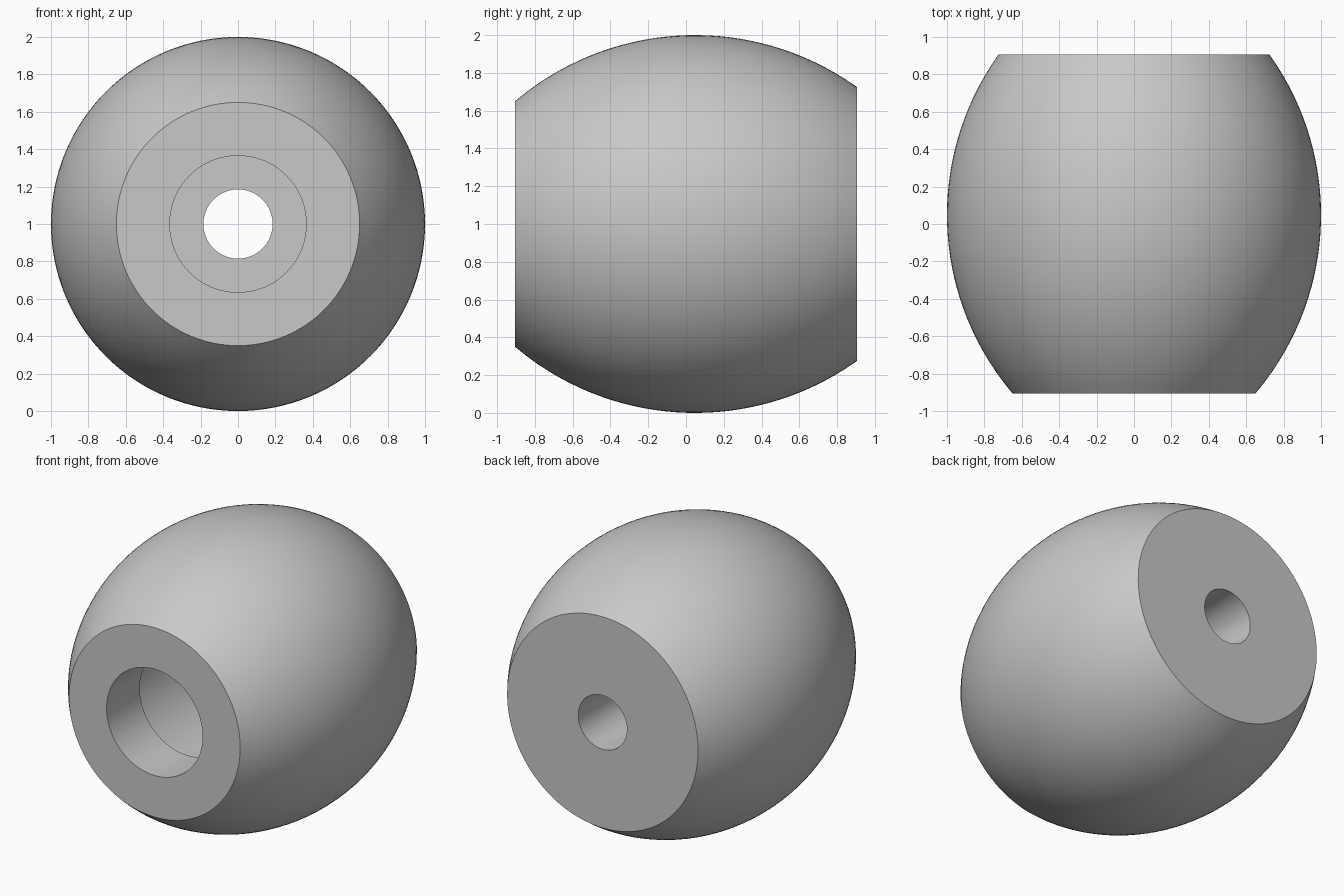
import bpy, bmesh, math
from mathutils import Vector, Matrix

cube = bpy.data.objects.get("Cube")
if cube:
    bpy.data.objects.remove(cube, do_unlink=True)

# Main dimensions
HALF = 0.905            # half length along y
BULGE_Y = 0.048         # where the barrel is widest
ARC = 1.473             # radius of the barrel's side curve
BORE, CAVITY, HOLE = 0.365, 0.55, 0.185
LIP_END, CAVITY_END = -0.545, 0.455
STEPS, RINGS = 128, 32


def grey_material():
    mat = bpy.data.materials.new("light grey")
    mat.use_nodes = True
    colour = (0.58, 0.58, 0.58, 1)
    mat.diffuse_color = colour
    mat.node_tree.nodes["Principled BSDF"].inputs["Base Color"].default_value = colour
    return mat


def barrel_radius(y):
    return 1 - ARC + math.sqrt(ARC ** 2 - (y - BULGE_Y) ** 2)


# Closed cross-section as (radius, y): curved outside, then the stepped bore
ys = [-HALF + 2 * HALF * i / RINGS for i in range(RINGS + 1)]
profile = [(barrel_radius(y), y) for y in ys]
profile += [(HOLE, HALF), (HOLE, CAVITY_END), (CAVITY, CAVITY_END),
            (CAVITY, LIP_END), (BORE, LIP_END), (BORE, -HALF)]

# Revolve the section around the y axis
bm = bmesh.new()
verts = [bm.verts.new((r, y, 0)) for r, y in profile]
edges = [bm.edges.new((verts[i - 1], verts[i])) for i in range(len(verts))]
bmesh.ops.spin(bm, geom=verts + edges, cent=Vector(), axis=Vector((0, 1, 0)),
               angle=math.tau, steps=STEPS, use_merge=False)
bmesh.ops.remove_doubles(bm, verts=bm.verts[:], dist=0.0005)
bmesh.ops.recalc_face_normals(bm, faces=bm.faces[:])
bmesh.ops.transform(bm, matrix=Matrix.Translation((0, 0, 1)), verts=bm.verts[:])
mesh = bpy.data.meshes.new("barrel_body")
bm.to_mesh(mesh)
bm.free()
mesh.materials.append(grey_material())

body = bpy.data.objects.new("barrel_body", mesh)
bpy.context.collection.objects.link(body)
bpy.ops.object.select_all(action="DESELECT")
body.select_set(True)
bpy.context.view_layer.objects.active = body
bpy.ops.object.shade_smooth_by_angle(angle=math.radians(30))
